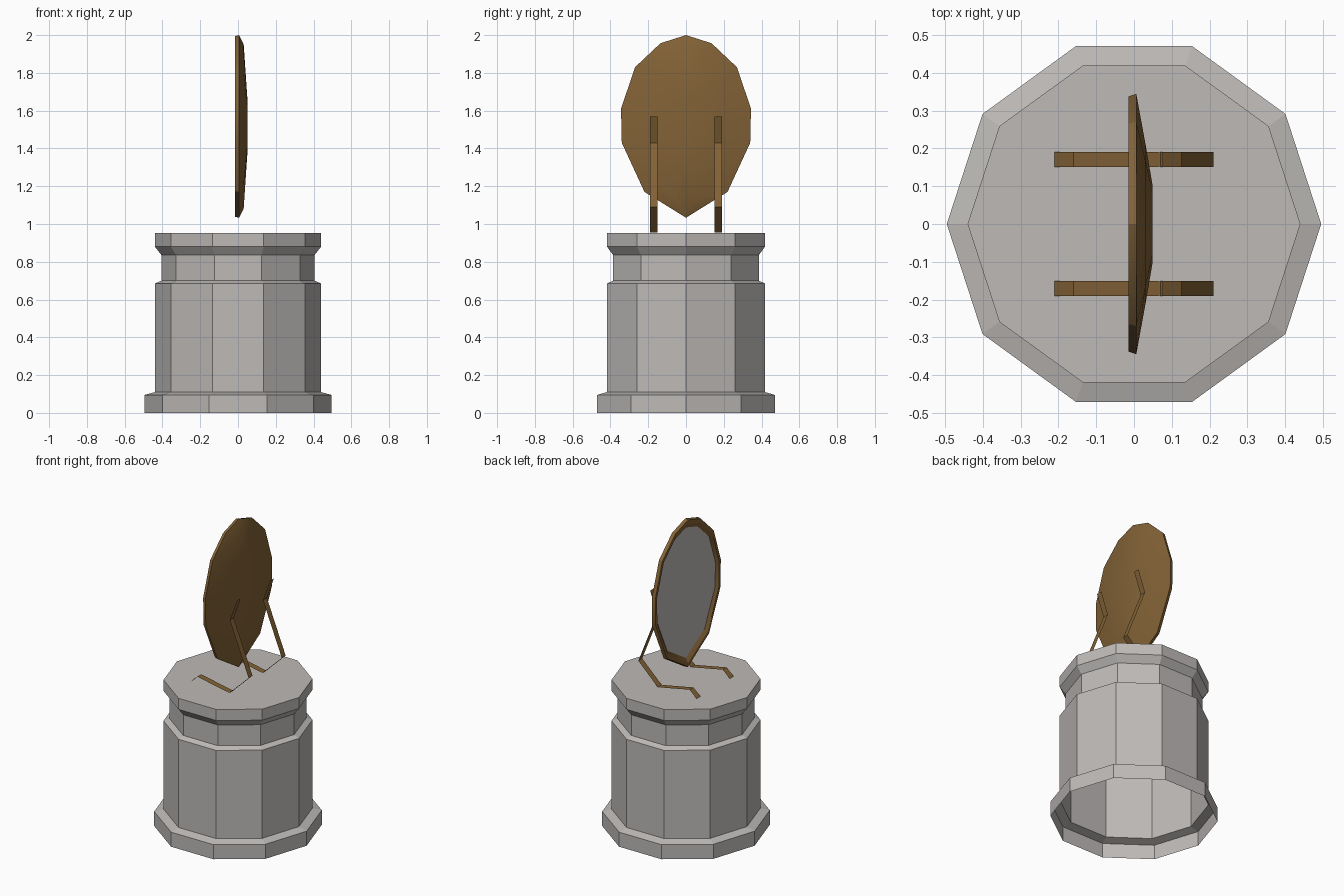
import bpy, bmesh, math

if "Cube" in bpy.data.objects:
    bpy.data.objects.remove(bpy.data.objects["Cube"])


def material(name, rgb):
    m = bpy.data.materials.new(name)
    m.diffuse_color = (*rgb, 1)
    m.use_nodes = True
    m.node_tree.nodes["Principled BSDF"].inputs["Base Color"].default_value = m.diffuse_color
    return m


STONE = material("warm grey", (0.51, 0.49, 0.475))
BRONZE = material("bronze", (0.225, 0.122, 0.037))


def make_object(name, bm, mats):
    bmesh.ops.recalc_face_normals(bm, faces=bm.faces)
    mesh = bpy.data.meshes.new(name)
    bm.to_mesh(mesh)
    bm.free()
    for m in mats:
        mesh.materials.append(m)
    ob = bpy.data.objects.new(name, mesh)
    bpy.context.collection.objects.link(ob)
    return ob


def loft(bm, rings):
    """Join closed rings of points with quads; return the vertex loops."""
    loops = [[bm.verts.new(p) for p in ring] for ring in rings]
    for a, b in zip(loops, loops[1:]):
        n = len(a)
        for i in range(n):
            j = (i + 1) % n
            bm.faces.new((a[i], a[j], b[j], b[i]))
    return loops


# Ten-sided pedestal, hollow and open underneath: (radius, height)
profile = [(0.495, 0), (0.495, 0.095), (0.44, 0.11), (0.44, 0.685),
           (0.405, 0.70), (0.405, 0.835), (0.44, 0.88), (0.44, 0.952)]
bm = bmesh.new()
loops = loft(bm, [[(r * math.cos(math.tau * k / 10), r * math.sin(math.tau * k / 10), z)
                   for k in range(10)] for r, z in profile])
bm.faces.new(loops[-1])
make_object("pedestal", bm, [STONE])

# Oval mirror: half outline (y, z) mirrored across y
half = [(0, 2.0), (0.135, 1.957), (0.27, 1.83), (0.344, 1.61),
        (0.34, 1.43), (0.22, 1.17), (0.08, 1.083), (0, 1.033)]
outline = half + [(-y, z) for y, z in half[-2:0:-1]]
CZ = 1.52


def ring(x, sy, sz):
    return [(x, y * sy, CZ + (z - CZ) * sz) for y, z in outline]


# Frame: recessed glass edge, front lip, rim, then domed back
bm = bmesh.new()
loops = loft(bm, [ring(0.0, 0.88, 0.88), ring(-0.015, 0.93, 0.94), ring(-0.015, 0.98, 0.99),
                  ring(0.006, 1, 1), ring(0.03, 0.62, 0.9), ring(0.049, 0.3, 0.32)])
bm.faces.new(loops[-1])
glass = bm.faces.new(loops[0])
glass.material_index = 1
frame = make_object("mirror_frame", bm, [BRONZE, STONE])
bpy.context.view_layer.objects.active = frame
frame.select_set(True)
bpy.ops.object.shade_smooth_by_angle(angle=math.radians(25))

# Two bent ribbon stands: path (x, z), extruded across y
path = [(-0.21, 0.955), (-0.16, 1.0), (0.07, 0.955), (0.21, 1.09), (0.075, 1.43), (0.125, 1.57)]
for name, cy in (("left_stand", -0.171), ("right_stand", 0.171)):
    bm = bmesh.new()
    a, b = [[bm.verts.new((x, cy + d, z)) for x, z in path] for d in (-0.02, 0.02)]
    for i in range(len(path) - 1):
        bm.faces.new((a[i], a[i + 1], b[i + 1], b[i]))
    make_object(name, bm, [BRONZE])
